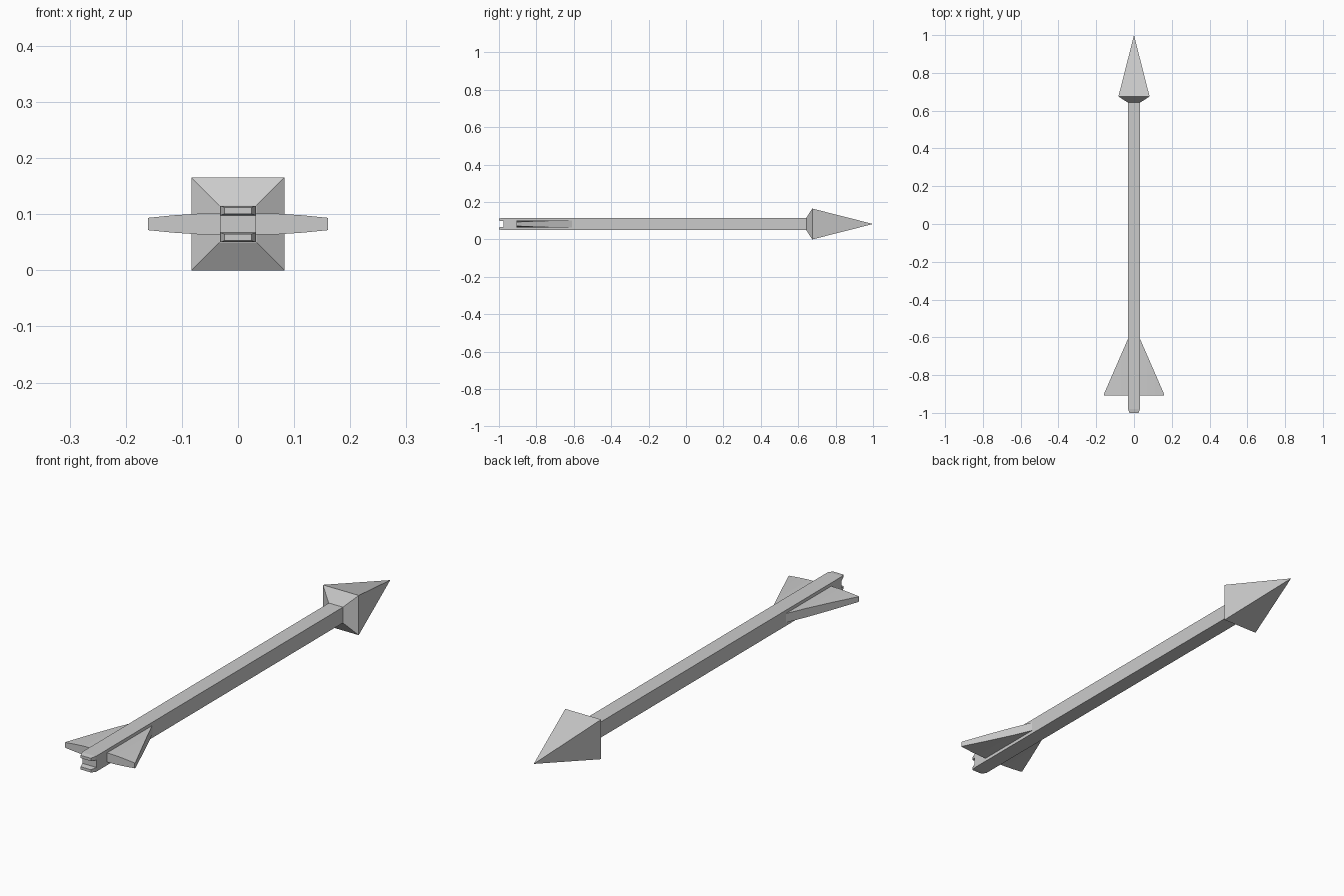
import bpy, bmesh

if "Cube" in bpy.data.objects:
    bpy.data.objects.remove(bpy.data.objects["Cube"])

ZC = 0.0825  # height of the arrow's axis


def loft(name, rings):
    """Skin a list of 4-point rings (a one-point ring makes a tip)."""
    bm = bmesh.new()
    loops = [[bm.verts.new(p) for p in ring] for ring in rings]
    for a, b in zip(loops, loops[1:]):
        for i in range(4):
            j = (i + 1) % 4
            if len(b) == 1:
                bm.faces.new((a[i], a[j], b[0]))
            else:
                bm.faces.new((a[i], a[j], b[j], b[i]))
    for end in (loops[0], loops[-1]):
        if len(end) == 4:
            bm.faces.new(end)
    bmesh.ops.recalc_face_normals(bm, faces=bm.faces)
    mesh = bpy.data.meshes.new(name)
    bm.to_mesh(mesh)
    bm.free()
    obj = bpy.data.objects.new(name, mesh)
    bpy.context.collection.objects.link(obj)
    return obj


def rect(y, hx, z0, z1):
    """Rectangular section across the arrow."""
    return [(-hx, y, z0), (hx, y, z0), (hx, y, z1), (-hx, y, z1)]


def square(y, h):
    return rect(y, h, ZC - h, ZC + h)


# Arrowhead: pyramid with a chamfered back
loft("arrowhead", [square(0.643, 0.033), square(0.675, 0.0825), [(0, 1.0, ZC)]])

# Square shaft
loft("shaft", [square(-0.976, 0.0325), square(0.645, 0.0325)])

# Two tapered nock prongs, above and below the string slot
for side, label in ((1, "upper"), (-1, "lower")):
    loft(label + "_nock_prong", [
        rect(-0.97, 0.0325, ZC + side * 0.015, ZC + side * 0.0325),
        rect(-0.98, 0.031, ZC + side * 0.0155, ZC + side * 0.0325),
        rect(-1.0, 0.024, ZC + side * 0.018, ZC + side * 0.0295)])

# Triangular fletching, thinning toward the outer tips
for side, label in ((1, "right"), (-1, "left")):
    sections = []
    for x, half in ((0.025, 0.019), (0.07, 0.0185), (0.115, 0.0155), (0.16, 0.011)):
        lead = -0.615 - (x - 0.034) * 0.289 / 0.126
        sections.append([(side * x, -0.907, ZC - half), (side * x, lead + 0.002, ZC - half),
                         (side * x, lead + 0.002, ZC + half), (side * x, -0.907, ZC + half)])
    loft(label + "_fletching", sections)
